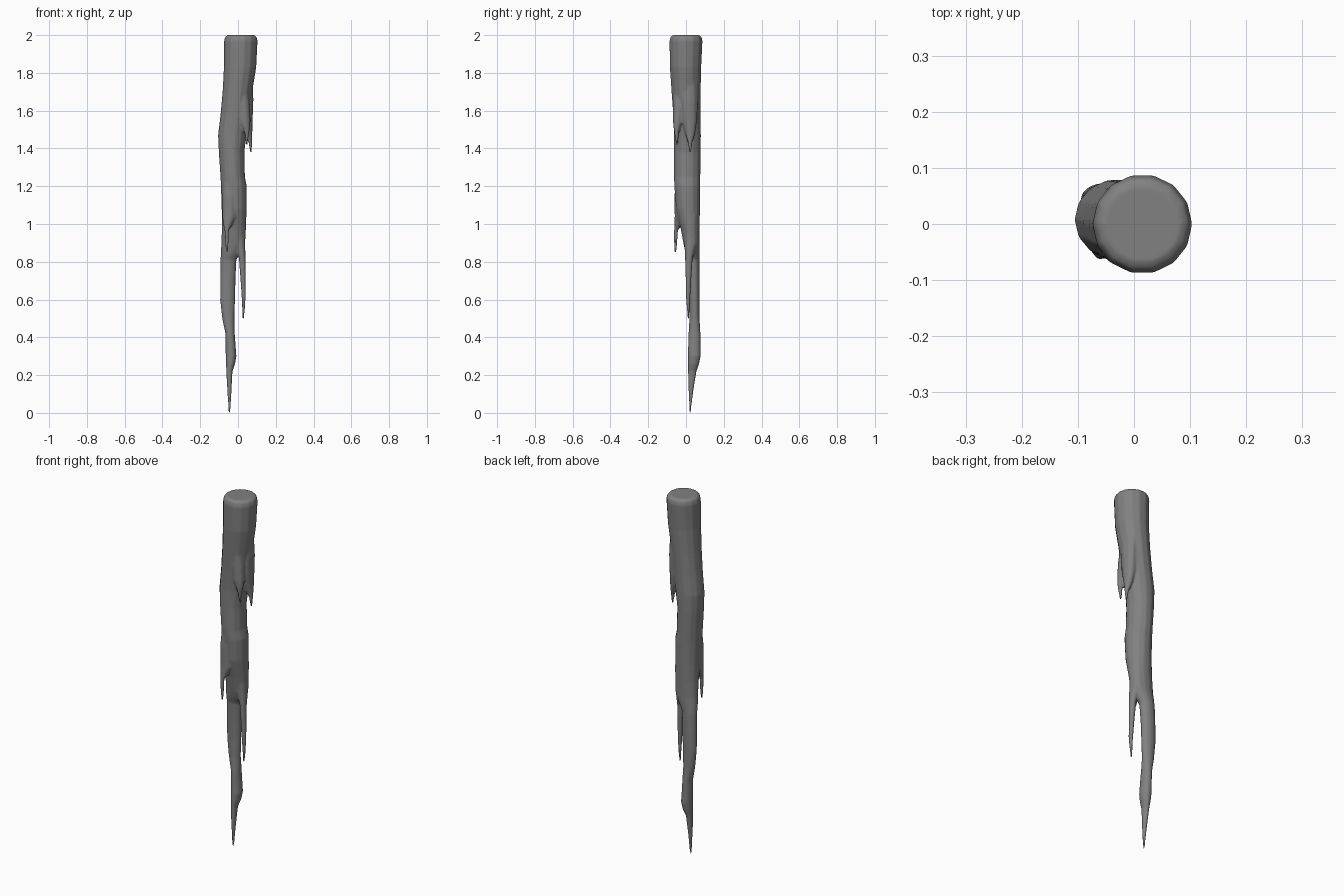
import bpy, bmesh, math


def loft(name, rows, sides):
    """Skin elliptical rings given as (z, xmin, xmax, ymin, ymax), top to bottom."""
    bm = bmesh.new()
    rings = []
    for z, x0, x1, y0, y1 in rows:
        cx, cy, rx, ry = (x0 + x1) / 2, (y0 + y1) / 2, (x1 - x0) / 2, (y1 - y0) / 2
        rings.append([bm.verts.new((cx + rx * math.cos(a), cy + ry * math.sin(a), z))
                      for a in (2 * math.pi * i / sides for i in range(sides))])
    for a, b in zip(rings, rings[1:]):
        for i in range(sides):
            j = (i + 1) % sides
            bm.faces.new((a[i], b[i], b[j], a[j]))
    bm.faces.new(rings[0])
    bm.faces.new(rings[-1][::-1])
    bmesh.ops.recalc_face_normals(bm, faces=bm.faces)
    mesh = bpy.data.meshes.new(name)
    bm.to_mesh(mesh)
    bm.free()
    ob = bpy.data.objects.new(name, mesh)
    bpy.context.collection.objects.link(ob)
    return ob


def drip(name, path, sides=10):
    """Tapered side drip from (x, y, z, rx, ry) points."""
    return loft(name, [(z, x - rx, x + rx, y - ry, y + ry) for x, y, z, rx, ry in path], sides)


# Main icicle shaft
shaft = loft("icicle", [
    (2.00, -0.055, 0.085, -0.07, 0.07),
    (1.992, -0.068, 0.098, -0.083, 0.084),
    (1.97, -0.074, 0.104, -0.089, 0.089),
    (1.83, -0.075, 0.097, -0.087, 0.082),
    (1.70, -0.082, 0.076, -0.078, 0.079),
    (1.58, -0.093, 0.058, -0.069, 0.078),
    (1.47, -0.106, 0.045, -0.064, 0.080),
    (1.38, -0.102, 0.034, -0.065, 0.079),
    (1.25, -0.093, 0.037, -0.065, 0.077),
    (1.20, -0.091, 0.047, -0.063, 0.077),
    (1.08, -0.087, 0.046, -0.054, 0.075),
    (0.98, -0.086, 0.043, -0.030, 0.073),
    (0.89, -0.089, 0.037, -0.013, 0.072),
    (0.845, -0.092, 0.012, -0.003, 0.072),
    (0.81, -0.093, -0.008, 0.008, 0.072),
    (0.70, -0.095, -0.013, 0.014, 0.073),
    (0.60, -0.095, -0.015, 0.018, 0.072),
    (0.50, -0.084, -0.019, 0.018, 0.072),
    (0.42, -0.067, -0.017, 0.013, 0.077),
    (0.30, -0.065, -0.008, 0.009, 0.078),
    (0.26, -0.064, -0.015, 0.009, 0.070),
    (0.22, -0.062, -0.029, 0.010, 0.056),
    (0.12, -0.057, -0.034, 0.013, 0.040),
    (0.04, -0.052, -0.038, 0.016, 0.030),
    (0.00, -0.050, -0.041, 0.017, 0.026)], 14)

# Side drips
drips = [
    drip("front_left_drip", [
        (-0.040, -0.020, 1.30, 0.035, 0.03), (-0.044, -0.030, 1.15, 0.040, 0.032),
        (-0.046, -0.030, 1.04, 0.038, 0.031), (-0.055, -0.042, 0.995, 0.023, 0.020),
        (-0.060, -0.053, 0.965, 0.011, 0.011), (-0.059, -0.055, 0.90, 0.009, 0.009),
        (-0.058, -0.056, 0.85, 0.005, 0.005)]),
    drip("lower_right_drip", [
        (0.010, 0.024, 1.05, 0.032, 0.040), (0.011, 0.024, 0.90, 0.028, 0.034),
        (0.022, 0.015, 0.82, 0.018, 0.021), (0.027, 0.013, 0.70, 0.014, 0.015),
        (0.030, 0.011, 0.61, 0.011, 0.012), (0.029, 0.012, 0.55, 0.008, 0.008),
        (0.028, 0.013, 0.50, 0.005, 0.005)]),
    drip("upper_right_drip", [
        (0.038, 0.012, 1.80, 0.038, 0.05), (0.043, 0.015, 1.66, 0.039, 0.05),
        (0.047, 0.018, 1.55, 0.031, 0.042), (0.055, 0.022, 1.48, 0.021, 0.027),
        (0.066, 0.022, 1.43, 0.010, 0.012), (0.068, 0.022, 1.38, 0.005, 0.005)]),
    drip("upper_front_drip", [
        (0.020, -0.033, 1.74, 0.03, 0.033), (0.028, -0.038, 1.62, 0.036, 0.032),
        (0.035, -0.042, 1.545, 0.031, 0.028), (0.043, -0.048, 1.51, 0.021, 0.018),
        (0.047, -0.050, 1.48, 0.011, 0.012), (0.046, -0.047, 1.42, 0.005, 0.005)]),
]

# Fuse the drips into the shaft, then melt the seams together
for d in drips:
    m = shaft.modifiers.new(d.name, 'BOOLEAN')
    m.operation, m.solver, m.object = 'UNION', 'EXACT', d
melt = shaft.modifiers.new("melt", 'REMESH')
melt.mode, melt.voxel_size = 'VOXEL', 0.005
soft = shaft.modifiers.new("soft", 'SMOOTH')
soft.factor, soft.iterations = 0.5, 6
bpy.context.view_layer.objects.active = shaft
shaft.select_set(True)
for m in list(shaft.modifiers):
    bpy.ops.object.modifier_apply(modifier=m.name)
for d in drips:
    bpy.data.objects.remove(d)
bpy.ops.object.shade_smooth_by_angle(angle=math.radians(60))

# Dark grey surface
grey = bpy.data.materials.new("dark_grey")
grey.diffuse_color = (0.22, 0.22, 0.22, 1)
shaft.data.materials.clear()
shaft.data.materials.append(grey)
